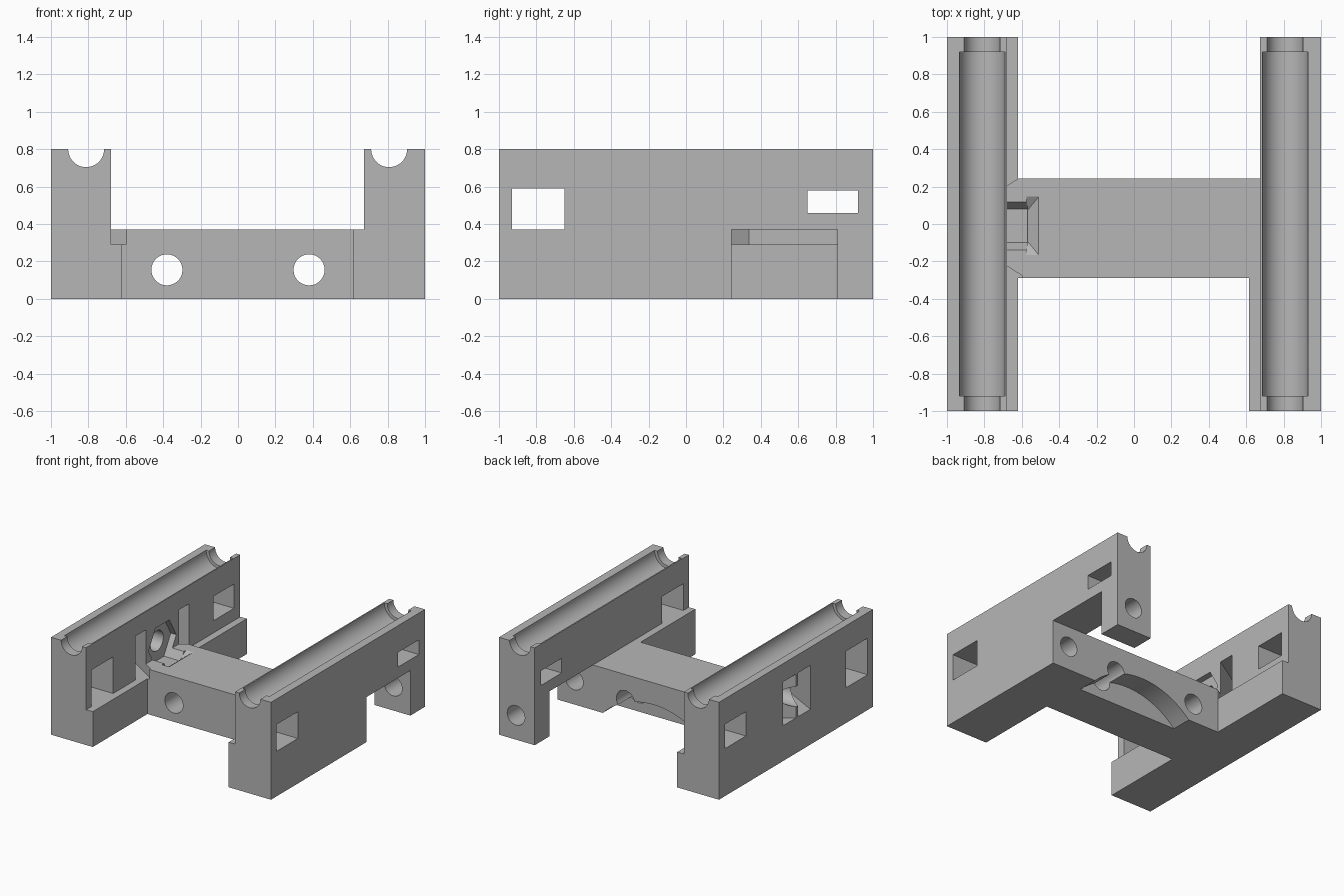
import bpy, bmesh, math
from mathutils import Matrix, Vector

cube = bpy.data.objects.get("Cube")
if cube:
    bpy.data.objects.remove(cube, do_unlink=True)

grey = bpy.data.materials.new("light_grey")
grey.use_nodes = True
grey.diffuse_color = (0.47, 0.47, 0.47, 1)
grey.node_tree.nodes["Principled BSDF"].inputs["Base Color"].default_value = (0.47, 0.47, 0.47, 1)


def make(name, bm):
    bmesh.ops.recalc_face_normals(bm, faces=bm.faces)
    mesh = bpy.data.meshes.new(name)
    bm.to_mesh(mesh)
    bm.free()
    mesh.materials.append(grey)
    obj = bpy.data.objects.new(name, mesh)
    bpy.context.collection.objects.link(obj)
    return obj


def box(name, x, y, z):
    bm = bmesh.new()
    bmesh.ops.create_cube(bm, size=1)
    for v in bm.verts:
        for i, (lo, hi) in enumerate((x, y, z)):
            v.co[i] = hi if v.co[i] > 0 else lo
    return make(name, bm)


def rod(name, axis, centre, radius, start, end, sides=48):
    """Cylinder along x or y; centre holds the two other coordinates."""
    bm = bmesh.new()
    bmesh.ops.create_cone(bm, cap_ends=True, segments=sides, radius1=radius,
                          radius2=radius, depth=end - start)
    mid = (start + end) / 2
    if axis == "x":
        spin, place = Matrix.Rotation(math.pi / 2, 4, "Y"), (mid, *centre)
    else:
        spin, place = Matrix.Rotation(math.pi / 2, 4, "X"), (centre[0], mid, centre[1])
    bmesh.ops.transform(bm, matrix=Matrix.Translation(place) @ spin, verts=bm.verts)
    return make(name, bm)


def hull(name, points):
    bm = bmesh.new()
    for p in points:
        bm.verts.new(p)
    bmesh.ops.convex_hull(bm, input=bm.verts)
    return make(name, bm)


def combine(target, other, operation):
    mod = target.modifiers.new(operation.lower(), "BOOLEAN")
    mod.operation, mod.solver, mod.object = operation, "EXACT", other
    bpy.context.view_layer.objects.active = target
    bpy.ops.object.modifier_apply(modifier=mod.name)
    bpy.data.objects.remove(other, do_unlink=True)


# Two rail walls, their inner ledges and the bridge between them
body = box("carriage_body", (-1, -0.68), (-1, 1), (0, 0.8))
for part in (
    box("bridge", (-0.8, 0.8), (-0.29, 0.243), (0, 0.37)),
    box("right_wall", (0.675, 1), (-1, 1), (0, 0.8)),
    box("left_ledge", (-0.8, -0.62), (-1, 1), (0, 0.29)),
    box("right_ledge", (0.615, 0.8), (-1, -0.2), (0, 0.37)),
):
    combine(body, part, "UNION")

cuts = []
# Bearing channels with narrower rod seats at the ends
for x in (-0.812, 0.808):
    cuts.append(rod("bearing_channel", "y", (x, 0.8), 0.122, -0.92, 0.92))
    cuts.append(rod("rod_seat", "y", (x, 0.8), 0.096, -1.1, 1.1))

# Open notch under the rear of one wall, and the bore through its leg
cuts.append(box("notch", (0.675, 1.1), (0.243, 0.81), (-0.1, 0.37)))
cuts.append(rod("leg_bore", "y", (0.845, 0.2), 0.08, 0, 1.1))

# Square windows in the walls
front, rear = (-0.93, -0.65), (0.65, 0.92)
for x, y, z in (
    ((-1.1, -0.68), front, (0.29, 0.59)),
    ((-1.1, -0.68), rear, (0.39, 0.59)),
    ((0.6, 1.1), front, (0.37, 0.59)),
    ((0.6, 1.1), rear, (0.46, 0.58)),
):
    cuts.append(box("window", x, y, z))

# Bolt holes through the bridge
for x in (-0.38, 0.38):
    cuts.append(rod("bolt_hole", "y", (x, 0.155), 0.083, -0.5, 0.5))

# Curved clearance under the rear of the bridge
cuts.append(rod("clearance", "y", (0.126, -0.462), 0.652, 0.07, 0.5, 96))

# Slanted strap slots meeting at the outer face of the wall
mid = -0.01
for side in (1, -1):
    cuts.append(hull("strap_slot", [
        (x, mid + side * y, z) for z in (0.29, 0.65)
        for x, y in ((-1.02, 0), (-0.6, 0.265), (-0.6, 0.39), (-1.02, 0.165))]))

# Hexagonal nut pocket with a sloped end, and its bolt hole
cuts.append(rod("nut_pocket", "x", (mid, 0.46), 0.18, -0.73, -0.57, 6))
cuts.append(hull("pocket_slope", [
    (x, mid + side * y, z) for side in (1, -1)
    for x, y, z in ((-0.575, 0.075, 0.322), (-0.575, 0.156, 0.37), (-0.575, 0.156, 0.4),
                    (-0.51, 0.156, 0.37), (-0.51, 0.156, 0.4))]))
cuts.append(rod("wall_hole", "x", (mid, 0.465), 0.083, -1.1, -0.7))

for cut in cuts:
    combine(body, cut, "DIFFERENCE")

# Smooth the bores, keep the edges sharp
bpy.ops.object.select_all(action="DESELECT")
body.select_set(True)
bpy.context.view_layer.objects.active = body
bpy.ops.object.shade_smooth_by_angle(angle=math.radians(25))
